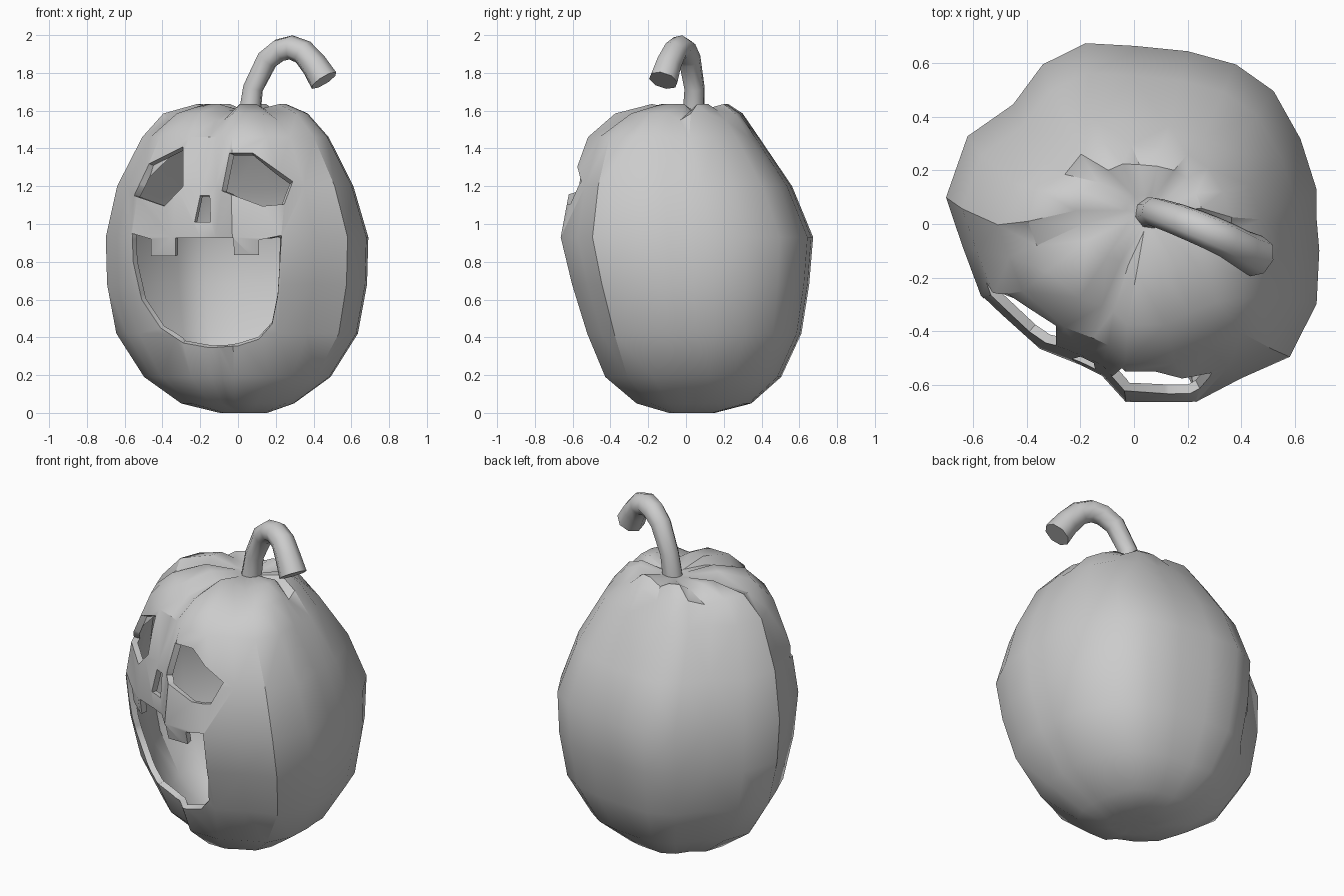
import bpy, bmesh

if "Cube" in bpy.data.objects:
    bpy.data.objects.remove(bpy.data.objects["Cube"])

skin = bpy.data.materials.new("plain grey")
skin.diffuse_color = (0.6, 0.6, 0.6, 1)
skin.use_nodes = True
skin.node_tree.nodes["Principled BSDF"].inputs["Base Color"].default_value = skin.diffuse_color
cut = bpy.data.materials.new("cut marker")


def make_object(name, bm, mats):
    bmesh.ops.recalc_face_normals(bm, faces=bm.faces[:])
    me = bpy.data.meshes.new(name)
    bm.to_mesh(me)
    bm.free()
    for m in mats:
        me.materials.append(m)
    ob = bpy.data.objects.new(name, me)
    bpy.context.collection.objects.link(ob)
    return ob


def baked_mesh(ob):
    bpy.context.view_layer.update()
    dg = bpy.context.evaluated_depsgraph_get()
    return bpy.data.meshes.new_from_object(ob.evaluated_get(dg), depsgraph=dg)


def smooth(ob, degrees):
    bpy.ops.object.select_all(action='DESELECT')
    ob.select_set(True)
    bpy.context.view_layer.objects.active = ob
    bpy.ops.object.shade_smooth_by_angle(angle=degrees * 3.14159 / 180)


# Body: lobed outline (x, y, groove) carried up through rings (z, scale x, scale y, cx, cy)
outline = [(.69, -.1, 0), (.68, .02, 1), (.68, .13, 0), (.62, .32, 0), (.52, .5, 1),
           (.38, .6, 0), (.2, .65, 0), (0, .67, 1), (-.18, .68, 0), (-.34, .6, 0),
           (-.45, .45, 1), (-.62, .33, 0), (-.7, .1, 0), (-.64, -.08, 1),
           (-.57, -.27, 0), (-.35, -.47, 0), (-.2, -.53, 1), (-.12, -.57, 1),
           (-.03, -.67, 0), (.23, -.67, 0), (.4, -.58, 1), (.58, -.5, 0), (.68, -.3, 0)]
rings = [(0, .18, .18, .03, .03), (.05, .43, .45, 0, .04), (.19, .71, .69, 0, .035),
         (.42, .92, .84, 0, .04), (.68, .99, .93, 0, .02), (.93, 1, .99, 0, 0),
         (1.2, .9, .87, -.01, -.03), (1.46, .71, .67, -.01, -.07), (1.585, .55, .5, -.01, -.04),
         (1.635, .34, .3, .02, .02), (1.605, .1, .1, .04, .04)]
bm = bmesh.new()
loops = []
for z, sx, sy, cx, cy in rings:
    drop = .035 if 1.5 < z and sx > .2 else 0
    loops.append([bm.verts.new((cx + x * sx, cy + y * sy, z - g * drop)) for x, y, g in outline])
n = len(outline)
for a, b in zip(loops, loops[1:]):
    for i in range(n):
        j = (i + 1) % n
        bm.faces.new((a[i], a[j], b[j], b[i]))
for loop, z in ((loops[0], .02), (loops[-1], 1.59)):
    tip = bm.verts.new((.04, .04, z))
    for i in range(n):
        bm.faces.new((loop[i], loop[(i + 1) % n], tip))
bmesh.ops.triangulate(bm, faces=bm.faces[:])
body = make_object("pumpkin_shell", bm, [skin, cut])

# Face openings, drawn as front outlines (x, z)
left_eye = [(-.55, 1.15), (-.47, 1.32), (-.29, 1.41), (-.29, 1.2), (-.39, 1.095)]
right_eye = [(-.045, 1.375), (.08, 1.375), (.29, 1.225), (.245, 1.105), (.13, 1.095), (-.085, 1.175)]
nose = [(-.2, 1.15), (-.15, 1.15), (-.145, 1.01), (-.23, 1.01)]
mouth = [(-.56, .95), (-.46, .92), (-.46, .83), (-.33, .83), (-.33, .925), (-.025, .925),
         (-.02, .835), (.11, .835), (.11, .915), (.23, .94), (.21, .62), (.18, .47),
         (.11, .39), (0, .355), (-.15, .345), (-.29, .37), (-.41, .45), (-.51, .6), (-.555, .8)]
cutters = []
for name, pts in (("left_eye", left_eye), ("right_eye", right_eye), ("nose", nose), ("mouth", mouth)):
    bm = bmesh.new()
    f = bm.faces.new([bm.verts.new((x, -1, z)) for x, z in pts])
    back = bmesh.ops.extrude_face_region(bm, geom=[f])["geom"]
    for v in back:
        if isinstance(v, bmesh.types.BMVert):
            v.co.y = 0
    for f in bm.faces:
        f.material_index = 1
    c = make_object(name + "_cutter", bm, [skin, cut])
    c.hide_render = True
    cutters.append(c)
    mod = body.modifiers.new(name, 'BOOLEAN')
    mod.operation, mod.solver, mod.object = 'DIFFERENCE', 'EXACT', c

# Drop the cut walls, leaving an open skin, then thicken it inward
me = baked_mesh(body)
body.modifiers.clear()
bm = bmesh.new()
bm.from_mesh(me)
bmesh.ops.delete(bm, geom=[f for f in bm.faces if f.material_index == 1], context='FACES')
bm.to_mesh(me)
bm.free()
me.materials.clear()
me.materials.append(skin)
body.data = me
for c in cutters:
    bpy.data.objects.remove(c)
bpy.data.materials.remove(cut)
mod = body.modifiers.new("wall", 'SOLIDIFY')
mod.thickness, mod.offset = .035, -1
me = baked_mesh(body)
body.modifiers.clear()
body.data = me
smooth(body, 35)

# Stem: curved eight-sided sweep (x, y, z, radius)
path = [(.06, .04, 1.57, .06), (.08, .045, 1.72, .055), (.155, .02, 1.87, .06),
        (.22, -.005, 1.92, .063), (.28, -.03, 1.935, .065), (.345, -.06, 1.91, .067),
        (.405, -.095, 1.84, .072), (.455, -.12, 1.76, .079)]
cu = bpy.data.curves.new("stem_path", 'CURVE')
cu.dimensions = '3D'
cu.bevel_depth, cu.bevel_resolution, cu.use_fill_caps = 1, 2, True
sp = cu.splines.new('POLY')
sp.points.add(len(path) - 1)
for p, (x, y, z, r) in zip(sp.points, path):
    p.co, p.radius = (x, y, z, 1), r
guide = bpy.data.objects.new("stem_guide", cu)
bpy.context.collection.objects.link(guide)
me = baked_mesh(guide)
bpy.data.objects.remove(guide)
bm = bmesh.new()
bm.from_mesh(me)
bmesh.ops.remove_doubles(bm, verts=bm.verts[:], dist=.0005)
stem = make_object("stem", bm, [skin])
smooth(stem, 50)
